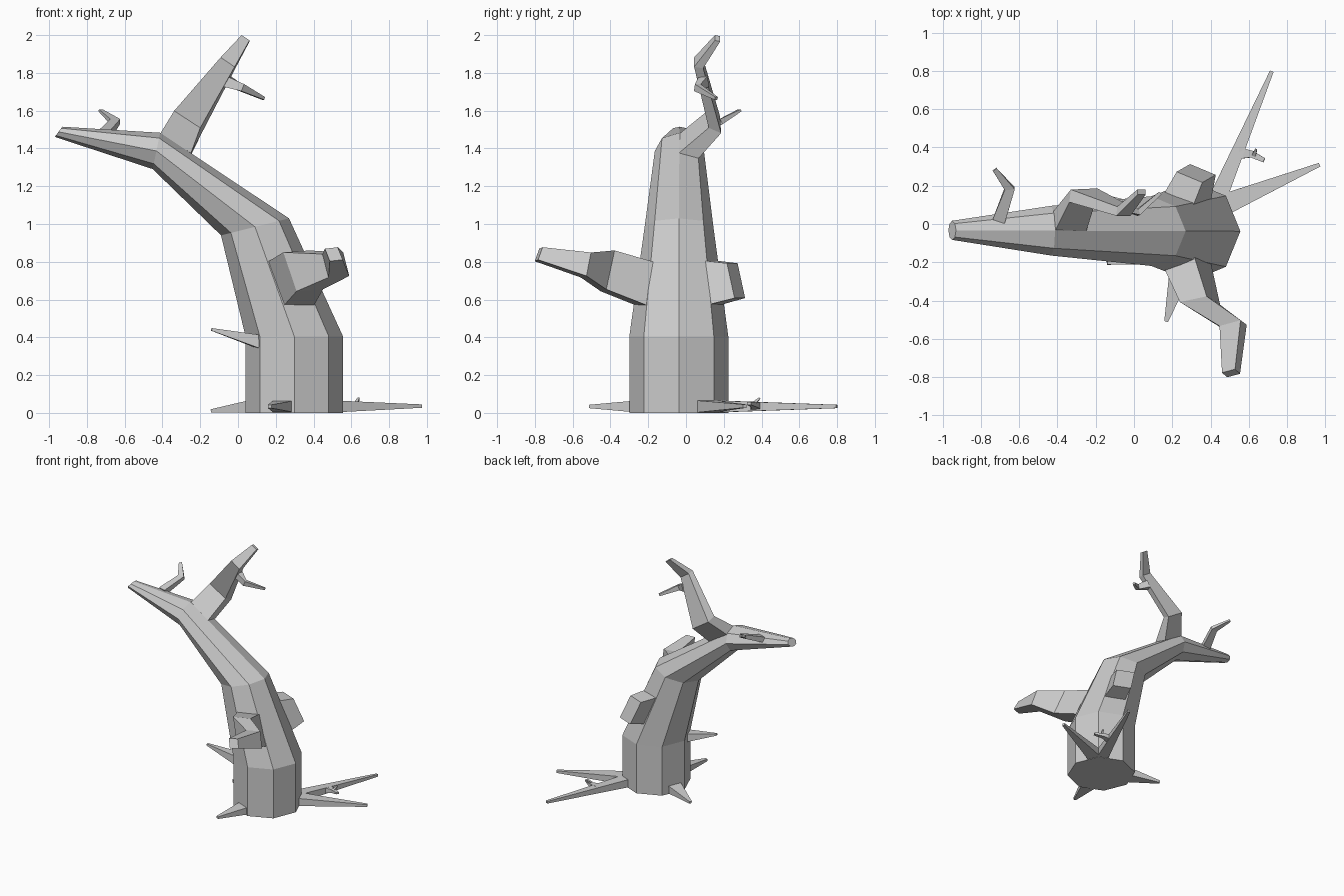
import bpy, bmesh, math
from mathutils import Vector


def tube(name, rings, n=4):
    """Loft n-sided rings; each ring is (centre, half axis u, half axis v)."""
    bm = bmesh.new()
    off, k = (math.pi / 4, math.sqrt(2)) if n == 4 else (0, 1)
    loops = []
    for c, u, v in rings:
        c, u, v = Vector(c), Vector(u) * k, Vector(v) * k
        angles = [off + i * math.tau / n for i in range(n)]
        loops.append([bm.verts.new(c + u * math.cos(a) + v * math.sin(a)) for a in angles])
    for a, b in zip(loops, loops[1:]):
        for i in range(n):
            j = (i + 1) % n
            bm.faces.new((a[i], a[j], b[j], b[i]))
    bm.faces.new(loops[0][::-1])
    bm.faces.new(loops[-1])
    bmesh.ops.recalc_face_normals(bm, faces=bm.faces)
    me = bpy.data.meshes.new(name)
    bm.to_mesh(me)
    bm.free()
    ob = bpy.data.objects.new(name, me)
    bpy.context.collection.objects.link(ob)
    return ob


def limb(name, path, sizes):
    """Square-section taper along a path; sizes are (half width, half height)."""
    pts = [Vector(p) for p in path]
    rings = []
    for i, (p, (w, h)) in enumerate(zip(pts, sizes)):
        d = (pts[min(i + 1, len(pts) - 1)] - pts[max(i - 1, 0)]).normalized()
        u = d.cross(Vector((0, 0, 1))).normalized()
        rings.append((p, u * w, u.cross(d) * h))
    return tube(name, rings)


# Leaning eight-sided trunk
tube("trunk", [
    ((.298, -.038, 0), (.258, 0, 0), (0, .262, 0)),
    ((.298, -.038, .405), (.258, 0, 0), (0, .262, 0)),
    ((.09, -.037, .985), (.18, 0, .045), (0, .182, 0)),
    ((-.432, -.035, 1.387), (.02, 0, .096), (0, .13, 0)),
    ((-.95, -.033, 1.488), (.02, 0, .027), (0, .05, 0)),
], 8)

# Upper branch, bent back then forward
tube("upper_branch", [
    ((-.335, .015, 1.412), (.082, 0, -.05), (-.004, .052, -.014)),
    ((-.265, .15, 1.54), (.069, .003, -.045), (.004, .033, -.014)),
    ((-.053, .067, 1.853), (.037, 0, -.025), (.002, .024, -.004)),
    ((.04, .167, 1.983), (.021, 0, -.014), (0, .014, -.003)),
])

# Thick broken branch at the front
tube("front_branch", [
    ((.275, -.205, .68), (.08, .03, 0), (-.045, .02, .115)),
    ((.345, -.415, .752), (.07, .015, .005), (-.035, .022, .103)),
    ((.518, -.53, .783), (.055, .015, .004), (-.016, .012, .062)),
    ((.507, -.78, .84), (.034, .009, .004), (-.013, .012, .033)),
])

# Short stump at the back
tube("back_stump", [
    ((.275, .13, .69), (.076, -.035, 0), (-.05, -.02, .118)),
    ((.325, .265, .70), (.067, -.028, 0), (-.035, -.02, .092)),
])

# Small twigs: base, knee, tip
limb("upper_twig", [(-.06, .095, 1.755), (.02, .06, 1.722), (.135, .16, 1.665)],
     [(.025, .03), (.016, .02), (.009, .008)])
limb("end_twig", [(-.705, .02, 1.475), (-.65, .185, 1.542), (-.728, .285, 1.602)],
     [(.033, .022), (.026, .015), (.012, .006)])
limb("side_spike", [(.11, -.165, .378), (-.14, -.205, .442)], [(.045, .035), (.008, .007)])

# Tapering roots at the ground
roots = [
    ((.48, .105, .034), (.97, .31, .036), .055),
    ((.445, .15, .034), (.72, .798, .034), .045),
    ((.245, -.24, .034), (.168, -.51, .034), .06),
    ((.08, .04, .034), (-.14, .14, .01), .055),
]
for i, (a, b, w) in enumerate(roots):
    limb(f"root_{i + 1}", [a, b], [(w, .032), (.01, .009)])
limb("root_twig", [(.55, .37, .036), (.615, .365, .042), (.68, .333, .05)],
     [(.03, .022), (.018, .014), (.012, .007)])
limb("root_twig_prong", [(.625, .355, .045), (.638, .39, .078)], [(.012, .01), (.005, .004)])
